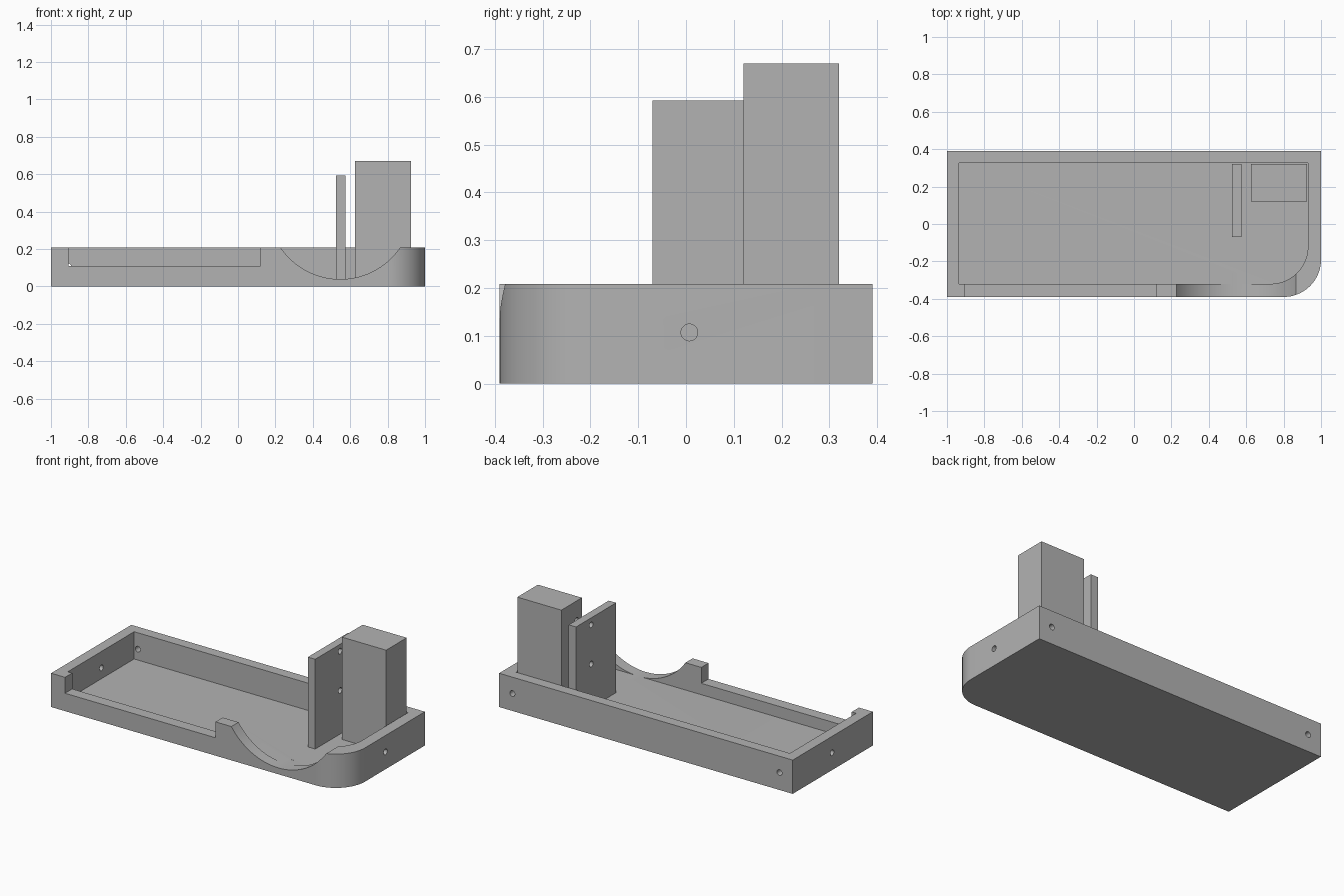
import bpy, bmesh, math
from mathutils import Matrix, Vector

if "Cube" in bpy.data.objects:
    bpy.data.objects.remove(bpy.data.objects["Cube"], do_unlink=True)

grey = bpy.data.materials.new("plain grey")
grey.use_nodes = True
GREY = (0.45, 0.45, 0.45, 1)
grey.diffuse_color = GREY
grey.node_tree.nodes["Principled BSDF"].inputs["Base Color"].default_value = GREY


def finish(name, bm):
    bmesh.ops.recalc_face_normals(bm, faces=bm.faces)
    mesh = bpy.data.meshes.new(name)
    bm.to_mesh(mesh)
    bm.free()
    mesh.materials.append(grey)
    obj = bpy.data.objects.new(name, mesh)
    bpy.context.collection.objects.link(obj)
    return obj


def box(name, low, high):
    bm = bmesh.new()
    bmesh.ops.create_cube(bm, size=1)
    low, high = Vector(low), Vector(high)
    for v in bm.verts:
        v.co = (low + high) / 2 + v.co * (high - low)
    return finish(name, bm)


def tray_block(name, x0, x1, y0, y1, z0, z1, radius, steps=24):
    """Upright slab whose front left corner is rounded."""
    outline = [(x1, y1), (x0, y1), (x0, y0)]
    for i in range(steps + 1):
        a = math.pi / 2 * (i / steps - 1)
        outline.append((x1 - radius + radius * math.cos(a),
                        y0 + radius + radius * math.sin(a)))
    bm = bmesh.new()
    face = bm.faces.new([bm.verts.new((x, y, z0)) for x, y in outline])
    top = bmesh.ops.extrude_face_region(bm, geom=[face])["geom"]
    bmesh.ops.translate(bm, vec=(0, 0, z1 - z0),
                        verts=[g for g in top if isinstance(g, bmesh.types.BMVert)])
    return finish(name, bm)


def rod(name, centre, radius, length, axis, sides=32):
    bm = bmesh.new()
    turn = Matrix.Rotation(math.pi / 2, 4, "Y" if axis == "X" else "X")
    bmesh.ops.create_cone(bm, cap_ends=True, segments=sides, radius1=radius,
                          radius2=radius, depth=length,
                          matrix=Matrix.Translation(centre) @ turn)
    return finish(name, bm)


def cut(obj, cutters):
    for c in cutters:
        mod = obj.modifiers.new("cut", "BOOLEAN")
        mod.operation, mod.solver, mod.object = "DIFFERENCE", "EXACT", c
    bpy.context.view_layer.update()
    result = bpy.data.meshes.new_from_object(
        obj.evaluated_get(bpy.context.evaluated_depsgraph_get()))
    obj.modifiers.clear()
    obj.data = result
    for c in cutters:
        bpy.data.objects.remove(c, do_unlink=True)


FLOOR, RIM, HOLE, HOLE_Z = 0.04, 0.208, 0.0175, 0.107

# Tray with its hollow, front window, round scoop and screw holes
tray = tray_block("tray", -1, 1, -0.39, 0.39, 0, RIM, 0.2)
cutters = [
    tray_block("hollow_cutter", -0.935, 0.93, -0.32, 0.325, FLOOR, 0.4, 0.2),
    box("window_cutter", (-0.905, -0.5, 0.11), (0.12, -0.3, 0.4)),
    rod("scoop_cutter", (0.547, -0.36, 0.425), 0.386, 0.2, "Y", 128),
]
for side in (-1, 1):
    cutters.append(rod("end_hole_cutter", (side * 0.97, 0.007, HOLE_Z), HOLE, 0.12, "X"))
    cutters.append(rod("back_hole_cutter", (side * 0.91, 0.36, HOLE_Z), HOLE, 0.09, "Y"))
cut(tray, cutters)

# Upright plate and block, drilled with matching screw holes
plate = box("upright_plate", (0.525, -0.07, FLOOR), (0.575, 0.32, 0.593))
block = box("upright_block", (0.625, 0.12, FLOOR), (0.925, 0.32, 0.67))
for part, x, length in ((plate, 0.55, 0.2), (block, 0.625, 0.2)):
    cut(part, [rod("screw_hole_cutter", (x, 0.172, z), HOLE, length, "X")
               for z in (0.55, 0.308)])

# Smooth the curved walls and keep the edges sharp
bpy.ops.object.select_all(action="DESELECT")
for part in (tray, plate, block):
    part.select_set(True)
bpy.context.view_layer.objects.active = tray
bpy.ops.object.shade_smooth_by_angle(angle=math.radians(30))
